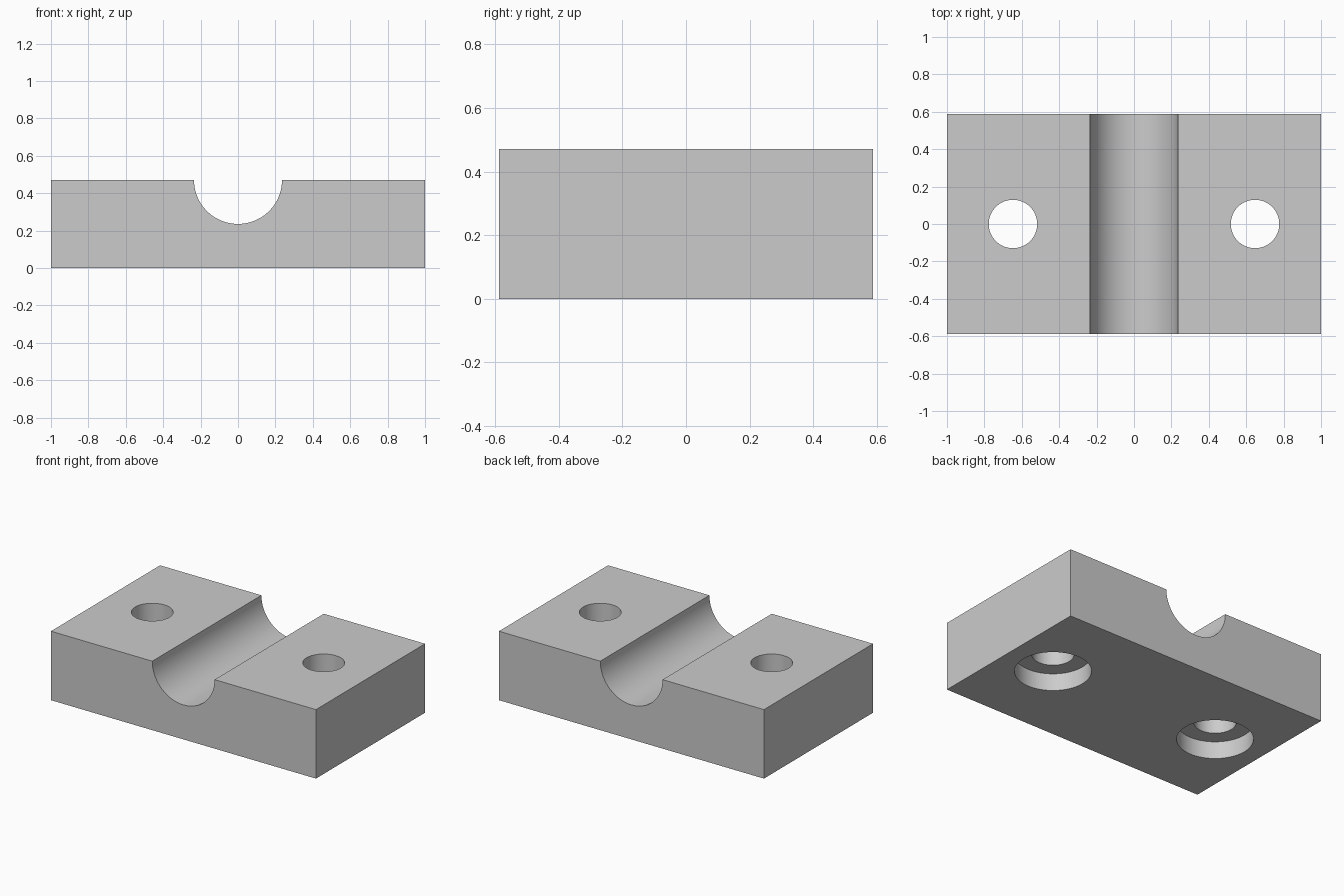
import bpy
import bmesh
from math import cos, sin, pi, radians

# Remove the default object
cube = bpy.data.objects.get("Cube")
if cube:
    bpy.data.objects.remove(cube, do_unlink=True)

U = 2 / 34                      # design unit: the block is 34 units long
LENGTH, DEPTH, HEIGHT = 34 * U, 20 * U, 8 * U
GROOVE_R = 4 * U
HOLE_X, HOLE_R = 11 * U, 2.2 * U
BORE_R, BORE_DEPTH = 4 * U, 2 * U

grey = bpy.data.materials.new("light grey")
grey.use_nodes = True
colour = (0.6, 0.6, 0.6, 1)
grey.diffuse_color = colour
grey.node_tree.nodes["Principled BSDF"].inputs["Base Color"].default_value = colour


def add_object(name, bm):
    bmesh.ops.recalc_face_normals(bm, faces=bm.faces)
    mesh = bpy.data.meshes.new(name)
    bm.to_mesh(mesh)
    bm.free()
    mesh.materials.append(grey)
    obj = bpy.data.objects.new(name, mesh)
    bpy.context.collection.objects.link(obj)
    return obj


def cylinder_cutter(name, x, radius, z0, z1):
    bpy.ops.mesh.primitive_cylinder_add(vertices=96, radius=radius, depth=z1 - z0,
                                        location=(x, 0, (z0 + z1) / 2))
    cutter = bpy.context.object
    cutter.name = name
    cutter.hide_render = True
    cutter.data.materials.append(grey)
    return cutter


# Clamp block: rectangle with a half-round groove in its top, extruded front to back
steps = 64
profile = [(-LENGTH / 2, HEIGHT), (-LENGTH / 2, 0), (LENGTH / 2, 0), (LENGTH / 2, HEIGHT)]
profile += [(GROOVE_R * cos(pi * i / steps), HEIGHT - GROOVE_R * sin(pi * i / steps))
            for i in range(steps + 1)]
bm = bmesh.new()
face = bm.faces.new([bm.verts.new((x, -DEPTH / 2, z)) for x, z in profile])
extruded = bmesh.ops.extrude_face_region(bm, geom=[face], use_keep_orig=True)
bmesh.ops.translate(bm, vec=(0, DEPTH, 0),
                    verts=[v for v in extruded["geom"] if isinstance(v, bmesh.types.BMVert)])
block = add_object("clamp_block", bm)

# Bolt holes with a wide counterbore in the underside
cutters = []
for side, x in (("right", -HOLE_X), ("left", HOLE_X)):
    cutters.append(cylinder_cutter(side + "_bolt_hole", x, HOLE_R, -0.1, HEIGHT + 0.1))
    cutters.append(cylinder_cutter(side + "_counterbore", x, BORE_R, -0.1, BORE_DEPTH))

bpy.ops.object.select_all(action="DESELECT")
block.select_set(True)
bpy.context.view_layer.objects.active = block
for cutter in cutters:
    cut = block.modifiers.new(cutter.name, "BOOLEAN")
    cut.operation = "DIFFERENCE"
    cut.solver = "EXACT"
    cut.object = cutter
    bpy.ops.object.modifier_apply(modifier=cut.name)
    bpy.data.objects.remove(cutter, do_unlink=True)

# Smooth walls, crisp edges
bpy.ops.object.shade_smooth_by_angle(angle=radians(30))
